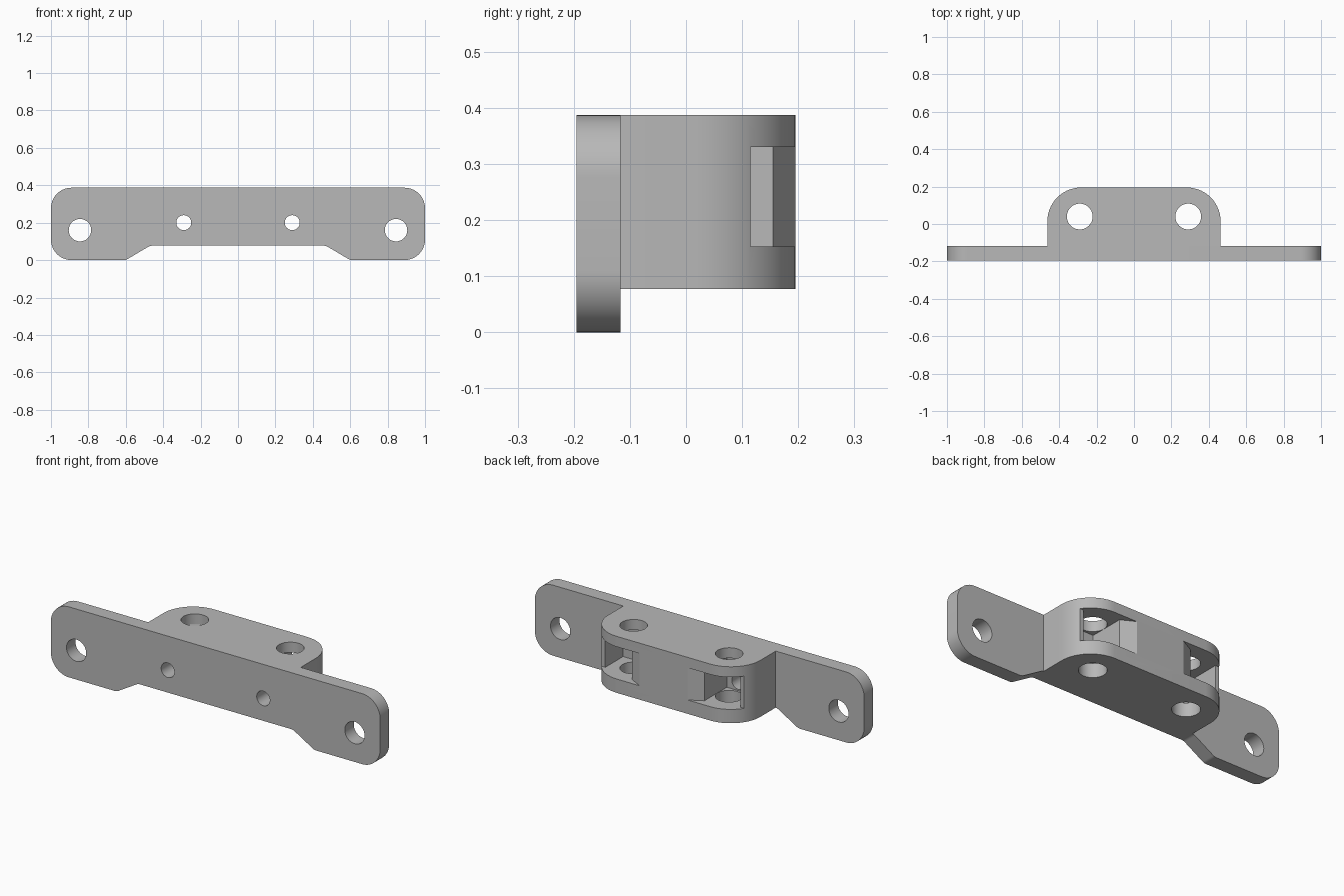
import bpy, math
from mathutils import Vector

cube = bpy.data.objects.get("Cube")
if cube:
    bpy.data.objects.remove(cube, do_unlink=True)

GREY = (0.48, 0.48, 0.48, 1)
mat = bpy.data.materials.new("bracket grey")
mat.diffuse_color = GREY
mat.use_nodes = True
mat.node_tree.nodes["Principled BSDF"].inputs["Base Color"].default_value = GREY


def rounded(corners, steps=14):
    """Outline from (u, v, radius) corners with filleted arcs."""
    out = []
    for i, (u, v, r) in enumerate(corners):
        p = Vector((u, v))
        if not r:
            out.append(p)
            continue
        a = (Vector(corners[i - 1][:2]) - p).normalized()
        b = (Vector(corners[(i + 1) % len(corners)][:2]) - p).normalized()
        half = a.angle(b) / 2
        centre = p + (a + b).normalized() * (r / math.sin(half))
        start = p + a * (r / math.tan(half)) - centre
        end = p + b * (r / math.tan(half)) - centre
        sweep = math.atan2(start.x * end.y - start.y * end.x, start.dot(end))
        for k in range(steps + 1):
            t = sweep * k / steps
            c, s = math.cos(t), math.sin(t)
            out.append(centre + Vector((start.x * c - start.y * s,
                                        start.x * s + start.y * c)))
    return out


def circle(u, v, r, n=48):
    return [Vector((u + r * math.cos(math.tau * k / n),
                    v + r * math.sin(math.tau * k / n))) for k in range(n)]


def prism(name, outline, lo, hi, axis):
    """Extrude an outline along y (outline in x, z) or z (outline in x, y)."""
    area = sum(p.x * q.y - p.y * q.x for p, q in zip(outline, outline[1:] + outline[:1]))
    if (area < 0) != (axis == "y"):
        outline = outline[::-1]
    n = len(outline)
    put = (lambda p, h: (p.x, h, p.y)) if axis == "y" else (lambda p, h: (p.x, p.y, h))
    verts = [put(p, h) for h in (lo, hi) for p in outline]
    faces = [list(range(n))[::-1], list(range(n, 2 * n))]
    faces += [(i, (i + 1) % n, n + (i + 1) % n, n + i) for i in range(n)]
    mesh = bpy.data.meshes.new(name)
    mesh.from_pydata(verts, [], faces)
    mesh.materials.append(mat)
    obj = bpy.data.objects.new(name, mesh)
    bpy.context.collection.objects.link(obj)
    return obj


def combine(target, tool, operation):
    mod = target.modifiers.new(tool.name, "BOOLEAN")
    mod.operation, mod.solver, mod.object = operation, "EXACT", tool
    bpy.context.view_layer.objects.active = target
    bpy.ops.object.modifier_apply(modifier=mod.name)
    bpy.data.objects.remove(tool, do_unlink=True)


# Mounting plate with rounded ears and a raised middle edge
half = [(0.47, 0.077, 0.04), (0.6, 0, 0.04), (1, 0, 0.11), (1, 0.387, 0.11)]
mirrored = [(-u, v, r) for u, v, r in reversed(half)]
bracket = prism("mounting_bracket", rounded(half + mirrored), -0.195, -0.117, "y")

# Block behind the plate with rounded rear corners
block = prism("rear_block", rounded([(-0.463, -0.16, 0), (0.463, -0.16, 0),
                                     (0.463, 0.195, 0.18), (-0.463, 0.195, 0.18)]),
              0.077, 0.387, "z")
combine(bracket, block, "UNION")

# Rear pocket: flared mouth, ledge at the outer wall, deep chamber
pocket = [(0.145, 0.195), (0.22, 0.155), (0.22, -0.04), (0.41, -0.04),
          (0.41, 0.115), (0.6, 0.115), (0.6, 0.3), (0.145, 0.3)]
for side in (-1, 1):
    outline = [Vector((side * u, v)) for u, v in pocket]
    combine(bracket, prism("pocket_cutter", outline, 0.153, 0.33, "z"), "DIFFERENCE")
    for name, ring, lo, hi, axis in (
            ("pin_hole_cutter", circle(side * 0.29, 0.04, 0.069), 0, 0.5, "z"),
            ("screw_hole_cutter", circle(side * 0.29, 0.2, 0.04), -0.3, 0.0, "y"),
            ("mount_hole_cutter", circle(side * 0.845, 0.16, 0.06), -0.3, 0.0, "y")):
        combine(bracket, prism(name, ring, lo, hi, axis), "DIFFERENCE")

bpy.ops.object.select_all(action="DESELECT")
bracket.select_set(True)
bpy.context.view_layer.objects.active = bracket
bpy.ops.object.shade_smooth_by_angle(angle=math.radians(25))
